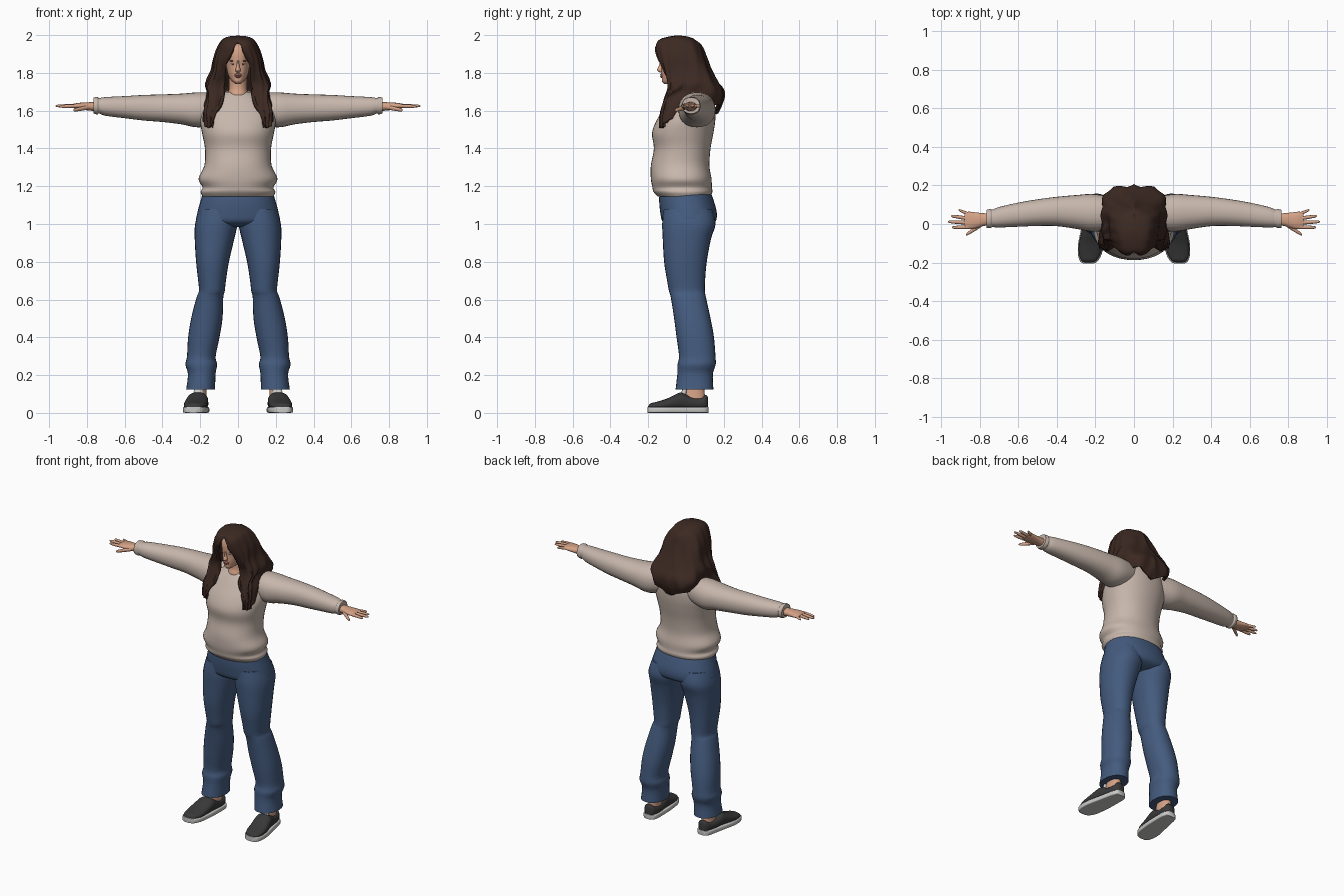
import bpy, bmesh, math
from mathutils import Vector


def material(name, r, g, b):
    m = bpy.data.materials.new(name)
    m.diffuse_color = (r, g, b, 1)
    return m


KNIT = material("beige knit", .57, .47, .41)
DENIM = material("blue denim", .058, .105, .21)
HAIR = material("brown hair", .045, .022, .016)
SKIN = material("skin", .66, .36, .24)
SHOE = material("charcoal canvas", .04, .04, .042)
SOLE = material("light rubber", .58, .58, .57)
LIPS = material("lips", .42, .16, .13)
WHITE = material("eye white", .7, .66, .62)


def spline(pts, n):
    """Catmull-Rom through equal-length tuples, n steps per span."""
    p = [Vector(q) for q in pts]
    p = [p[0]] + p + [p[-1]]
    out = []
    for a, b, c, d in zip(p, p[1:], p[2:], p[3:]):
        for k in range(n):
            t = k / n
            out.append(.5 * (2 * b + (c - a) * t + (2 * a - 5 * b + 4 * c - d) * t * t
                             + (3 * b - a - 3 * c + d) * t ** 3))
    return out + [p[-1].copy()]


def finish(name, bm, mat, mirror=False, angle=50):
    me = bpy.data.meshes.new(name)
    bm.to_mesh(me)
    bm.free()
    me.materials.append(mat)
    me.polygons.foreach_set("use_smooth", [True] * len(me.polygons))
    me.set_sharp_from_angle(angle=math.radians(angle))
    ob = bpy.data.objects.new(name, me)
    bpy.context.collection.objects.link(ob)
    if mirror:
        ob.modifiers.new("Mirror", 'MIRROR')
    return ob


def tube(name, axis, sections, mat, mirror=False, power=2.2, sides=28, steps=4):
    """Loft of rounded sections (position, a0, a1, b0, b1) along an axis."""
    order = {'z': (0, 1, 2), 'x': (1, 2, 0), 'y': (0, 2, 1)}[axis]
    bm = bmesh.new()
    rings = []
    for t, a0, a1, b0, b1 in spline(sections, steps):
        ring = []
        for k in range(sides):
            w = 2 * math.pi * k / sides
            c, s = math.cos(w), math.sin(w)
            c = math.copysign(abs(c) ** (2 / power), c)
            s = math.copysign(abs(s) ** (2 / power), s)
            co = [0, 0, 0]
            co[order[0]] = (a0 + a1) / 2 + c * (a1 - a0) / 2
            co[order[1]] = (b0 + b1) / 2 + s * (b1 - b0) / 2
            co[order[2]] = t
            ring.append(bm.verts.new(co))
        rings.append(ring)
    for r, q in zip(rings, rings[1:]):
        for k in range(sides):
            j = (k + 1) % sides
            bm.faces.new((r[k], r[j], q[j], q[k]))
    bm.faces.new(rings[0])
    bm.faces.new(rings[-1])
    bmesh.ops.recalc_face_normals(bm, faces=bm.faces)
    return finish(name, bm, mat, mirror)


def ball(name, centre, radii, mat):
    bm = bmesh.new()
    bmesh.ops.create_uvsphere(bm, u_segments=12, v_segments=8, radius=1)
    for v in bm.verts:
        v.co = Vector(c + r * x for c, r, x in zip(centre, radii, v.co))
    return finish(name, bm, mat, True)


def sym(rows):
    return [(z, -w, w, f, b) for z, w, f, b in rows]


# Sweater body, collar and sleeves
tube("sweater_body", 'z', sym([
    (1.145, .188, -.15, .13), (1.17, .198, -.172, .14), (1.195, .188, -.178, .137),
    (1.24, .209, -.186, .135), (1.31, .178, -.186, .124), (1.4, .175, -.17, .13),
    (1.48, .19, -.18, .145), (1.55, .2, -.155, .155), (1.62, .185, -.11, .155),
    (1.67, .13, -.075, .14), (1.7, .07, -.048, .1)]), KNIT, sides=40)
bpy.ops.mesh.primitive_torus_add(location=(0, .008, 1.688), rotation=(.18, 0, 0),
                                 major_radius=.07, minor_radius=.009)
collar = bpy.context.object
collar.name = "collar"
collar.data.materials.append(KNIT)
bpy.ops.object.shade_smooth()
tube("sleeve", 'x', [
    (.08, -.02, .13, 1.55, 1.69), (.2, -.04, .155, 1.512, 1.697), (.3, -.025, .15, 1.528, 1.69),
    (.4, -.011, .141, 1.54, 1.686), (.5, -.01, .128, 1.548, 1.683), (.6, -.014, .111, 1.56, 1.677),
    (.7, -.018, .088, 1.573, 1.672), (.735, -.016, .074, 1.585, 1.667),
    (.745, -.022, .078, 1.58, 1.672), (.765, -.02, .073, 1.585, 1.67)], KNIT, True)

# Hands
tube("palm", 'x', [
    (.74, -.008, .055, 1.595, 1.647), (.78, -.01, .056, 1.6, 1.645), (.82, -.022, .06, 1.604, 1.643),
    (.855, -.027, .064, 1.61, 1.64), (.88, -.02, .06, 1.616, 1.634)], SKIN, True)
for name, x0, y0, z0, x1, y1, z1, r in (
        ("thumb", .79, -.002, 1.618, .872, -.056, 1.602, .012),
        ("index_finger", .855, -.016, 1.625, .945, -.018, 1.622, .010),
        ("middle_finger", .855, .006, 1.626, .966, .012, 1.625, .010),
        ("ring_finger", .855, .028, 1.626, .95, .042, 1.626, .010),
        ("little_finger", .85, .048, 1.625, .91, .073, 1.624, .009)):
    rows = []
    for t, s in ((0, 1), (.5, .95), (.85, .75), (.97, .45), (1, .12)):
        y, z = y0 + (y1 - y0) * t, z0 + (z1 - z0) * t
        rows.append((x0 + (x1 - x0) * t, y - r * s, y + r * s, z - r * s, z + r * s))
    tube(name, 'x', rows, SKIN, True, 2, 10, 2)

# Jeans
tube("jeans_hips", 'z', sym([
    (1.17, .185, -.14, .13), (1.12, .199, -.142, .148), (1.06, .215, -.136, .163),
    (1.01, .218, -.122, .155), (.985, .16, -.07, .11)]), DENIM, sides=36)
tube("jeans_leg", 'z', [
    (1.08, .004, .205, -.12, .14), (1.0, .003, .227, -.126, .156), (.92, .02, .229, -.123, .132),
    (.8, .048, .222, -.116, .11), (.7, .064, .211, -.1, .101), (.645, .07, .207, -.09, .1),
    (.61, .078, .22, -.08, .106), (.5, .082, .248, -.063, .13), (.4, .098, .264, -.05, .148),
    (.3, .118, .27, -.037, .156), (.255, .111, .278, -.045, .157), (.205, .119, .265, -.046, .142),
    (.125, .121, .274, -.055, .145)], DENIM, True)

# Feet: ankles, slip-on uppers, tongues and soles
tube("ankle", 'z', [(.03, .163, .242, -.03, .105), (.09, .166, .236, -.02, .1),
                    (.16, .168, .23, .0, .095)], SKIN, True)
foot = [(-.2, .217, .256, .035), (-.188, .193, .275, .05), (-.15, .172, .286, .06),
        (-.1, .164, .285, .076), (-.05, .159, .275, .1), (-.02, .158, .268, .108),
        (.03, .157, .257, .085), (.08, .158, .246, .082), (.105, .166, .236, .095),
        (.117, .182, .22, .08)]
tube("shoe_upper", 'y', [(y, a, b, .015, h) for y, a, b, h in foot], SHOE, True, 2.4)
tube("shoe_sole", 'y', [(y * 1.025, a - .005, b + .005, 0, .032) for y, a, b, h in foot],
     SOLE, True, 7)
tube("shoe_tongue", 'z', [(.08, .18, .24, -.035, .0), (.128, .185, .232, -.018, .008)], SOLE, True)

# Head, neck and face
tube("neck", 'z', sym([(1.62, .06, -.05, .08), (1.68, .056, -.066, .07), (1.72, .048, -.055, .06),
                       (1.8, .048, -.06, .06)]), SKIN)
tube("head", 'z', sym([
    (1.742, .015, -.115, -.06), (1.755, .03, -.127, -.02), (1.775, .046, -.128, .03),
    (1.8, .056, -.131, .06), (1.84, .063, -.131, .08), (1.865, .065, -.135, .085),
    (1.91, .066, -.134, .08), (1.945, .055, -.115, .06), (1.97, .02, -.06, .02)]), SKIN)
tube("nose", 'z', sym([(1.865, .006, -.137, -.11), (1.835, .008, -.145, -.11),
                       (1.815, .014, -.154, -.11), (1.803, .009, -.14, -.11)]), SKIN, sides=14)
tube("lips", 'z', sym([(1.796, .012, -.132, -.11), (1.79, .021, -.137, -.1), (1.785, .022, -.134, -.1),
                       (1.78, .018, -.137, -.1), (1.774, .008, -.131, -.11)]), LIPS, sides=16)
ball("eye", (.026, -.114, 1.847), (.012, .011, .005), WHITE)
ball("iris", (.026, -.122, 1.847), (.005, .005, .005), HAIR)
ball("eyebrow", (.028, -.121, 1.863), (.017, .007, .003), HAIR)

# Hair: guide strands from the parting down, front edge round to the middle of the back
guides = [
    [(0, -.145, 1.958), (.03, -.163, 1.93), (.058, -.15, 1.87), (.066, -.112, 1.8),
     (.068, -.085, 1.74), (.09, -.105, 1.66), (.12, -.135, 1.58), (.145, -.14, 1.515)],
    [(0, -.135, 1.98), (.06, -.143, 1.96), (.1, -.12, 1.88), (.12, -.1, 1.8),
     (.145, -.09, 1.73), (.148, -.115, 1.66), (.165, -.13, 1.59), (.162, -.128, 1.51)],
    [(0, -.06, 1.997), (.075, -.06, 1.982), (.12, -.04, 1.9), (.133, -.03, 1.81),
     (.165, -.02, 1.74), (.155, -.05, 1.69), (.175, -.07, 1.63), (.183, -.09, 1.55)],
    [(0, 0, 1.994), (.07, .03, 1.97), (.11, .06, 1.9), (.13, .09, 1.82),
     (.15, .12, 1.76), (.155, .15, 1.71), (.14, .165, 1.67), (.12, .16, 1.63)],
    [(0, .04, 1.982), (0, .085, 1.945), (0, .11, 1.88), (0, .135, 1.82),
     (0, .17, 1.76), (0, .2, 1.71), (0, .195, 1.65), (0, .165, 1.58)]]
strands = [spline(g, 5) for g in guides]
bm = bmesh.new()
grid = []
for i, row in enumerate(zip(*strands)):
    line = []
    for j, p in enumerate(spline(row, 7)):
        # soft wavy clumps, growing toward the tips
        grow = min(1, i / 18)
        wave = .006 * grow * math.sin(j * 1.5 + i * .35)
        out = Vector((p.x, p.y, 0)).normalized() * wave
        line.append(bm.verts.new((max(0, p.x + out.x), p.y + out.y, p.z)))
    grid.append(line)
for r, q in zip(grid, grid[1:]):
    for j in range(len(r) - 1):
        bm.faces.new((r[j], q[j], q[j + 1], r[j + 1]))
hair = finish("hair", bm, HAIR, True, 60)
thick = hair.modifiers.new("Thickness", 'SOLIDIFY')
thick.thickness = .018
thick.offset = -1
